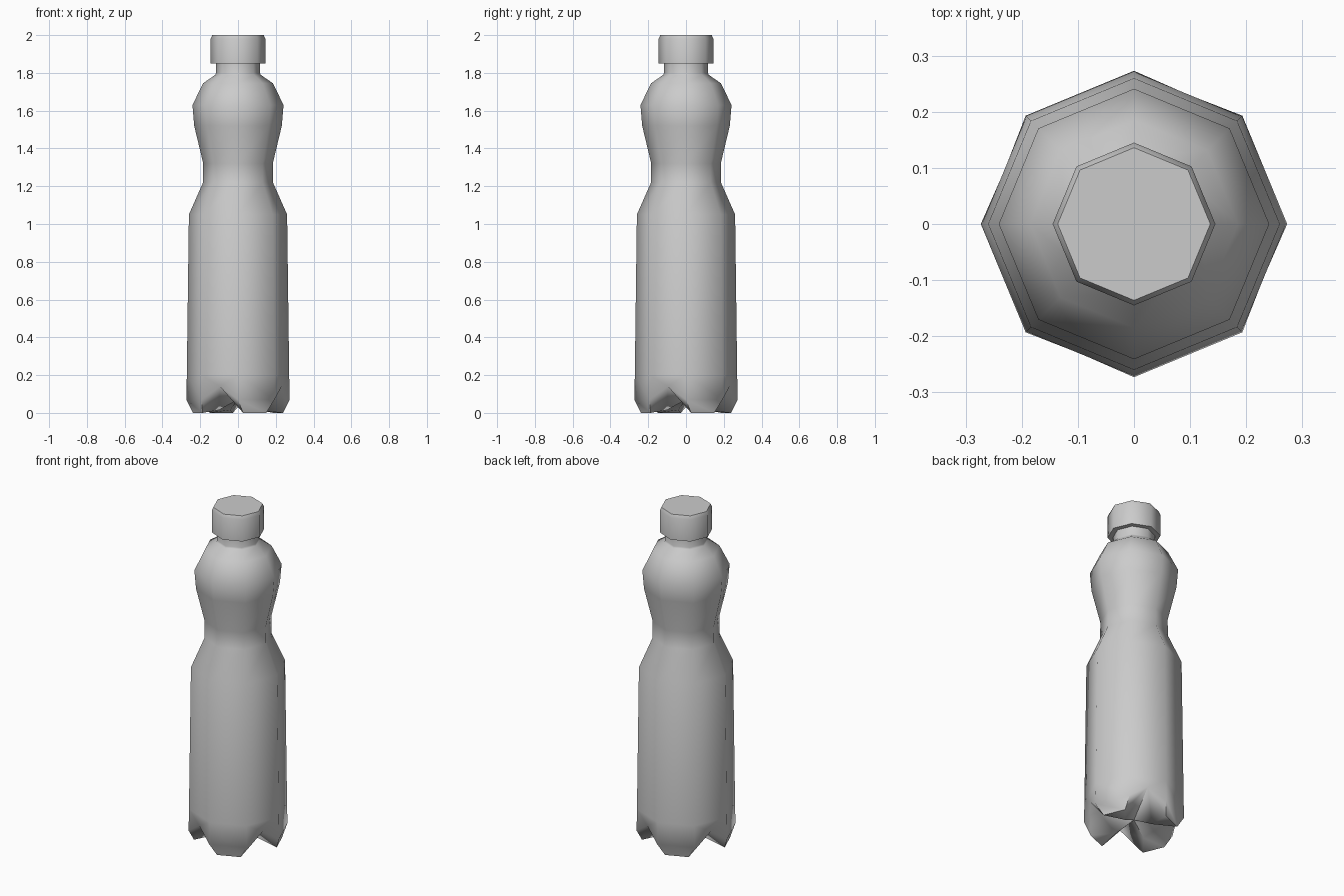
import bpy, bmesh, math

if "Cube" in bpy.data.objects:
    bpy.data.objects.remove(bpy.data.objects["Cube"])

SIDES = 8


def pt(r, deg, z):
    a = math.radians(deg)
    return (r * math.cos(a), r * math.sin(a), z)


def lathe(bm, profile):
    """Eight-sided rings joined by quads; returns the rings."""
    rings = [[bm.verts.new(pt(r, 45 * i, z)) for i in range(SIDES)] for r, z in profile]
    for a, b in zip(rings, rings[1:]):
        for i in range(SIDES):
            j = (i + 1) % SIDES
            bm.faces.new((a[i], a[j], b[j], b[i]))
    return rings


def finish(bm, name, angle):
    bmesh.ops.recalc_face_normals(bm, faces=bm.faces)
    me = bpy.data.meshes.new(name)
    bm.to_mesh(me)
    bm.free()
    ob = bpy.data.objects.new(name, me)
    bpy.context.collection.objects.link(ob)
    bpy.ops.object.select_all(action='DESELECT')
    ob.select_set(True)
    bpy.context.view_layer.objects.active = ob
    bpy.ops.object.shade_smooth_by_angle(angle=math.radians(angle))
    return ob


# Bottle body: waisted profile from above the feet to the neck
bm = bmesh.new()
rings = lathe(bm, [(0.271, 0.2), (0.26, 1.05), (0.185, 1.22), (0.184, 1.32),
                   (0.232, 1.52), (0.241, 1.63), (0.185, 1.745), (0.12, 1.79),
                   (0.116, 1.8), (0.116, 1.87)])
low = rings[0]

# Base: four feet on alternate sides with grooves running to the centre
rim = [bm.verts.new(pt(0.273, 45 * i, 0.07)) for i in range(SIDES)]
centre = bm.verts.new((0, 0, 0.07))
feet, grooves = [], []
for k in range(4):
    mid = 22.5 + 90 * k
    b1, b2 = rim[2 * k], rim[2 * k + 1]
    f1 = bm.verts.new(pt(0.24, mid - 16, 0))
    f2 = bm.verts.new(pt(0.24, mid + 16, 0))
    inner = bm.verts.new(pt(0.11, mid, 0.015))
    feet.append((f1, f2, inner))
    grooves.append(bm.verts.new(pt(0.25, mid + 45, 0.14)))
    bm.faces.new((low[2 * k], low[2 * k + 1], b2, b1))
    bm.faces.new((b1, b2, f2, f1))
    bm.faces.new((f1, f2, inner))
for k in range(4):
    n = (k + 1) % 4
    b2, b3 = rim[2 * k + 1], rim[2 * n]
    g = grooves[k]
    l2, l3 = low[2 * k + 1], low[2 * n]
    for tri in ((l2, b2, g), (l2, g, l3), (l3, g, b3)):
        bm.faces.new(tri)
    _, f2, in1 = feet[k]
    f3, _, in2 = feet[n]
    for tri in ((b2, f2, g), (g, f2, in1), (g, in1, centre),
                (b3, g, f3), (g, in2, f3), (g, centre, in2)):
        bm.faces.new(tri)
finish(bm, "bottle_body", 60)

# Screw cap with a small bevelled top edge
bm = bmesh.new()
rings = lathe(bm, [(0.116, 1.85), (0.145, 1.85), (0.145, 1.98), (0.136, 2.0)])
bm.faces.new(rings[-1])
bm.faces.new(rings[0])
finish(bm, "cap", 50)
